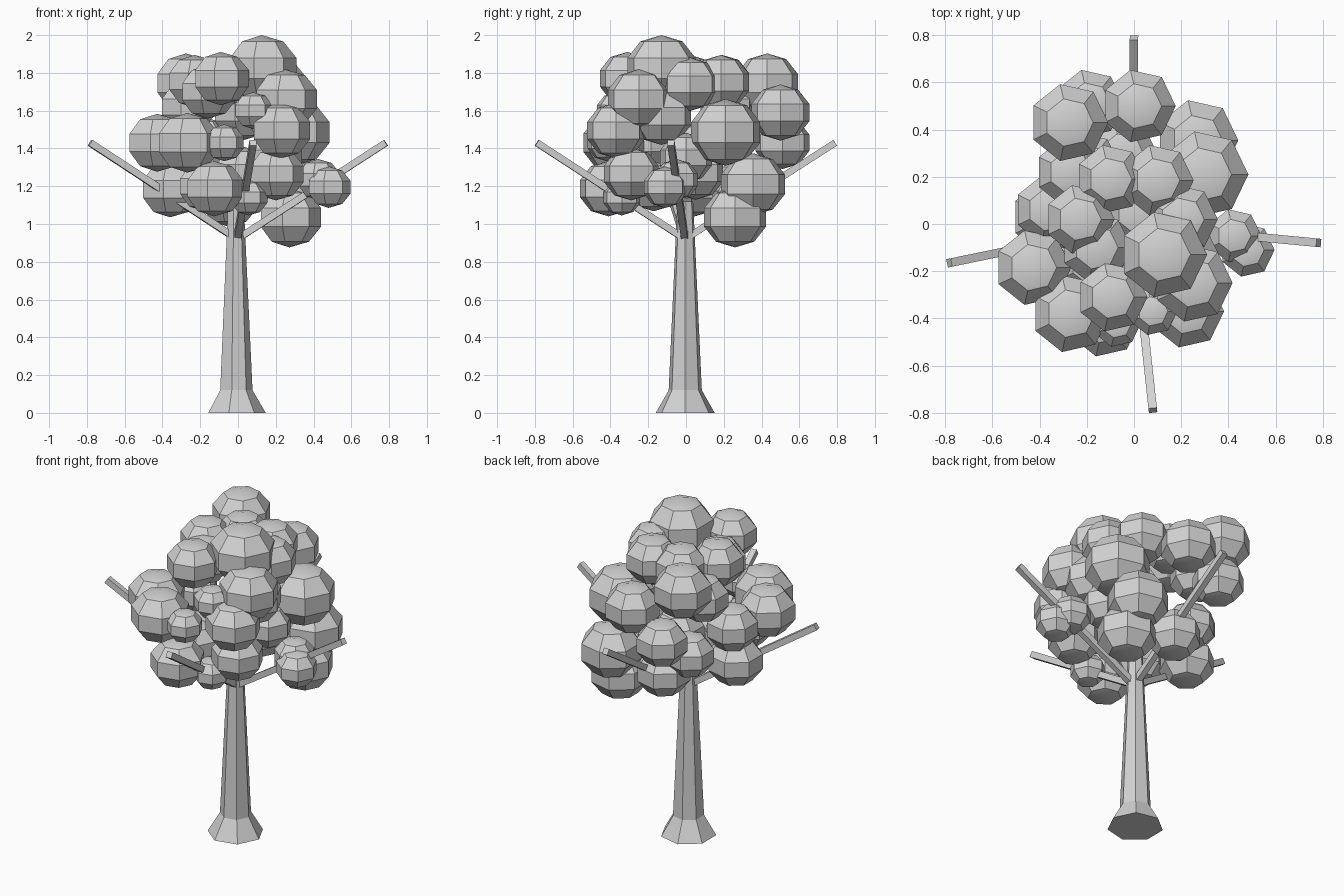
import bpy, bmesh, math
from mathutils import Vector, Matrix

if "Cube" in bpy.data.objects:
    bpy.data.objects.remove(bpy.data.objects["Cube"])

grey = bpy.data.materials.new("light_grey")
grey.diffuse_color = (0.65, 0.65, 0.65, 1)
grey.use_nodes = True
grey.node_tree.nodes["Principled BSDF"].inputs["Base Color"].default_value = grey.diffuse_color


def finish(bm, name):
    bmesh.ops.recalc_face_normals(bm, faces=bm.faces)
    mesh = bpy.data.meshes.new(name)
    bm.to_mesh(mesh)
    bm.free()
    mesh.materials.append(grey)
    obj = bpy.data.objects.new(name, mesh)
    bpy.context.collection.objects.link(obj)
    return obj


# Trunk: seven-sided rings with a flared foot
SIDES = 7
bm = bmesh.new()
rings = []
for z, r in ((0, 0.16), (0.12, 0.09), (1.12, 0.043)):
    rings.append([bm.verts.new((-0.013 + r * math.cos(i * math.tau / SIDES),
                                -0.004 + r * math.sin(i * math.tau / SIDES), z))
                  for i in range(SIDES)])
for low, high in zip(rings, rings[1:]):
    for i in range(SIDES):
        j = (i + 1) % SIDES
        bm.faces.new((low[i], low[j], high[j], high[i]))
bm.faces.new(rings[0])
bm.faces.new(rings[-1])
finish(bm, "trunk")

# Branches: four straight square bars
root = Vector((-0.005, -0.005, 0.92))
for side, tip in (("right", (0.783, -0.08, 1.43)), ("left", (-0.783, -0.165, 1.43)),
                  ("back", (0.0, 0.79, 1.43)), ("front", (0.08, -0.79, 1.43))):
    along = Vector(tip) - root
    bm = bmesh.new()
    bmesh.ops.create_cube(bm, size=1)
    bm.transform(Matrix.Translation(root + along / 2)
                 @ along.to_track_quat('X', 'Z').to_matrix().to_4x4()
                 @ Matrix.Diagonal((along.length, 0.036, 0.036, 1)))
    finish(bm, side + "_branch")

# Leaf clumps: x, y, z, half width
CLUMPS = (
    # crown
    (0.125, -0.13, 1.825, 0.185), (-0.092, -0.31, 1.77, 0.149), (0.25, -0.25, 1.66, 0.168),
    (-0.276, 0.43, 1.745, 0.167), (-0.23, 0.02, 1.755, 0.148), (-0.10, 0.19, 1.755, 0.148),
    (0.10, 0.185, 1.75, 0.153), (0.205, 0.02, 1.74, 0.15), (-0.16, -0.1, 1.7, 0.15),
    # middle
    (0.225, -0.37, 1.495, 0.157), (-0.428, -0.185, 1.43, 0.162), (-0.268, -0.38, 1.43, 0.167),
    (-0.073, -0.42, 1.43, 0.103), (0.08, -0.37, 1.6, 0.103), (0.2, -0.13, 1.57, 0.16),
    (0.298, 0.21, 1.485, 0.187), (0.02, 0.5, 1.59, 0.157), (-0.36, 0.06, 1.4, 0.147),
    (-0.27, 0.22, 1.62, 0.147), (-0.19, 0.51, 1.43, 0.147),
    # lower
    (-0.127, -0.41, 1.187, 0.155), (0.2, -0.29, 1.265, 0.148), (0.055, -0.34, 1.14, 0.1),
    (0.48, -0.11, 1.195, 0.116), (0.425, -0.05, 1.235, 0.115), (0.272, 0.26, 1.035, 0.168),
    (-0.36, 0.03, 1.185, 0.158), (0.268, 0.355, 1.21, 0.174), (-0.05, 0.29, 1.13, 0.153),
    (-0.2, 0.25, 1.26, 0.14), (0.02, 0.05, 1.27, 0.15), (-0.18, -0.17, 1.2, 0.14),
    (0.2, 0.0, 1.35, 0.14),
)
for n, (x, y, z, half) in enumerate(CLUMPS, 1):
    r = half / math.sin(math.radians(72))
    bm = bmesh.new()
    bmesh.ops.create_uvsphere(bm, u_segments=7, v_segments=5, radius=r)
    bm.transform(Matrix.Translation((x, y, z)) @ Matrix.Rotation(-math.pi / 2, 4, 'Z')
                 @ Matrix.Diagonal((1, 1, 0.9, 1)))
    obj = finish(bm, f"leaf_clump_{n:02d}")
    bpy.ops.object.select_all(action='DESELECT')
    obj.select_set(True)
    bpy.context.view_layer.objects.active = obj
    bpy.ops.object.shade_smooth_by_angle(angle=math.radians(30))
